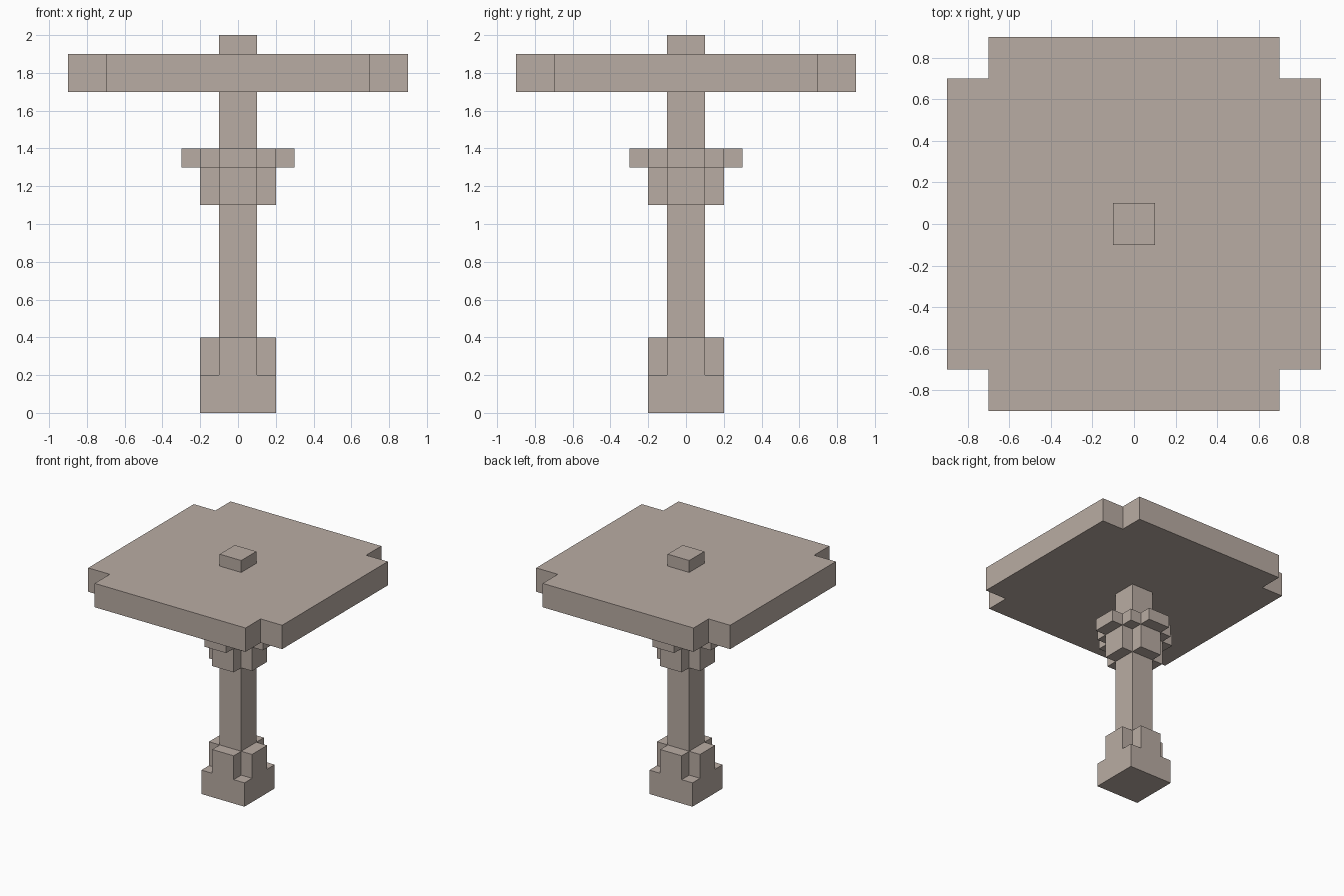
import bpy
import bmesh

cube = bpy.data.objects.get("Cube")
if cube:
    bpy.data.objects.remove(cube, do_unlink=True)

# Single stone colour
stone = bpy.data.materials.new("warm_grey_stone")
stone.use_nodes = True
COLOUR = (0.485, 0.413, 0.366, 1.0)
stone.diffuse_color = COLOUR
stone.node_tree.nodes["Principled BSDF"].inputs["Base Color"].default_value = COLOUR


def prism(name, corner, bottom, top):
    """Extrude an outline whose one-quarter corner repeats four times around z."""
    outline = []
    quarter = list(corner)
    for _ in range(4):
        outline += quarter
        quarter = [(-y, x) for x, y in quarter]
    bm = bmesh.new()
    base = bm.faces.new([bm.verts.new((x, y, bottom)) for x, y in outline])
    grown = bmesh.ops.extrude_face_region(bm, geom=[base], use_keep_orig=True)
    moved = [v for v in grown["geom"] if isinstance(v, bmesh.types.BMVert)]
    bmesh.ops.translate(bm, verts=moved, vec=(0, 0, top - bottom))
    bmesh.ops.recalc_face_normals(bm, faces=bm.faces[:])
    mesh = bpy.data.meshes.new(name)
    bm.to_mesh(mesh)
    bm.free()
    mesh.materials.append(stone)
    obj = bpy.data.objects.new(name, mesh)
    bpy.context.collection.objects.link(obj)
    return obj


def square(half):
    return [(half, half)]


def cross(reach, half_width):
    return [(reach, half_width), (half_width, half_width), (half_width, reach)]


# Foot: square block with a cross-shaped step
prism("foot_block", square(0.2), 0, 0.2)
prism("foot_cross", cross(0.2, 0.1), 0.2, 0.4)

# Post running up through the slab
prism("post", square(0.1), 0.2, 2.0)

# Collar: cross bracket under a stepped ring
prism("collar_bracket", cross(0.2, 0.1), 1.1, 1.3)
stepped = [(0.3, 0.1), (0.2, 0.1), (0.2, 0.2), (0.1, 0.2), (0.1, 0.3)]
prism("collar_ring", stepped, 1.3, 1.4)

# Wide slab with notched corners
prism("top_slab", cross(0.9, 0.7), 1.7, 1.9)
